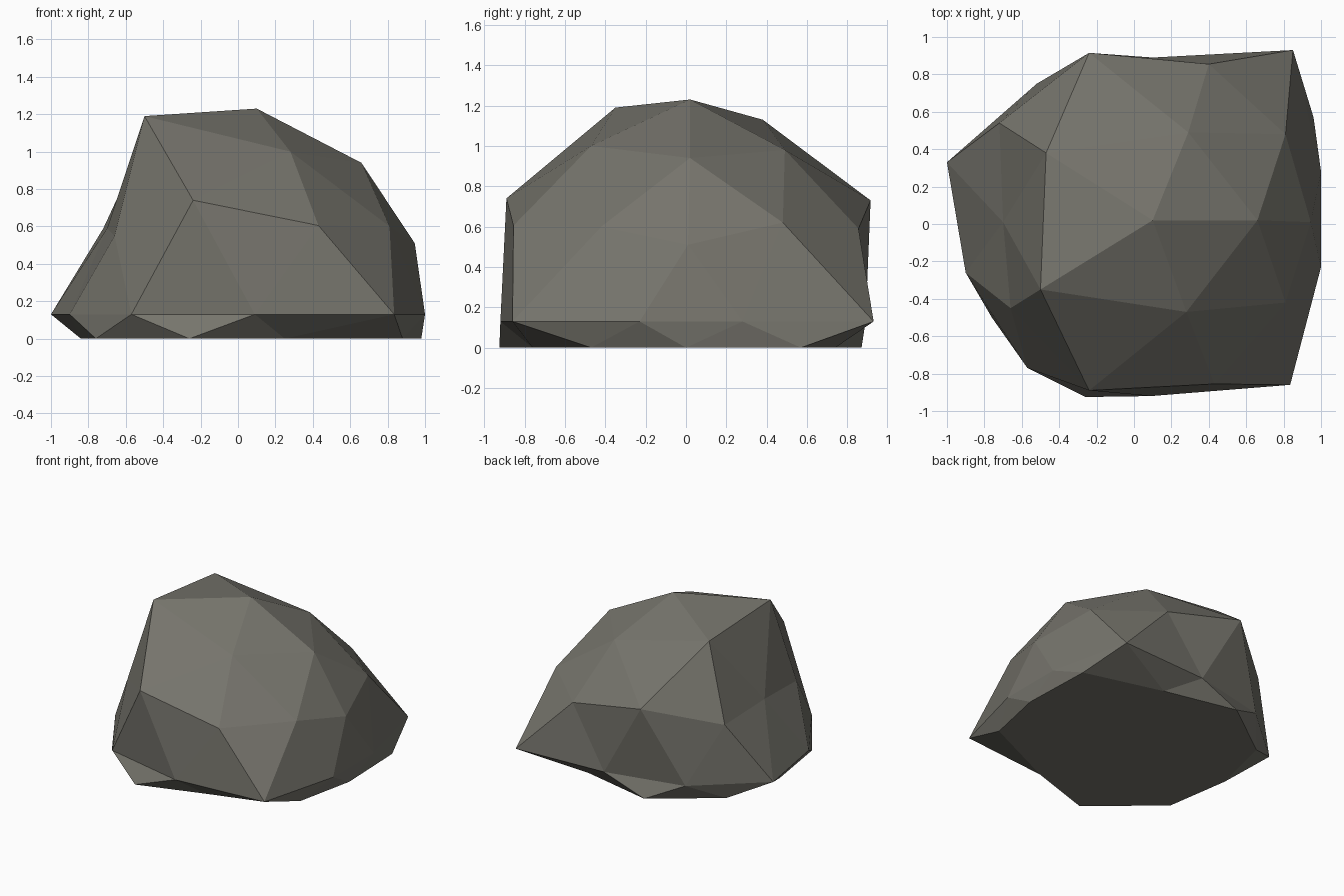
import bpy, bmesh, math

# Rock: a 42-point icosphere, nudged ring by ring and cut flat at the base.
# Each ring runs from the top down, counter-clockwise from +x.
rings = [
    [(0.10, 0.02, 1.23)],
    [(0.66, 0.02, 0.94), (0.29, 0.49, 0.98), (-0.47, 0.38, 1.13),
     (-0.50, -0.35, 1.19), (0.28, -0.47, 1.00)],
    [(0.81, 0.48, 0.62), (-0.24, 0.915, 0.73), (-0.70, 0.01, 0.59),
     (-0.24, -0.89, 0.74), (0.81, -0.42, 0.60)],
    [(0.945, 0.01, 0.51), (0.40, 0.855, 0.59), (-0.72, 0.54, 0.59),
     (-0.66, -0.45, 0.55), (0.43, -0.855, 0.605)],
    # widest ring, all at one height
    [(x, y, 0.13) for x, y in (
        (1.0, 0.28), (0.85, 0.93), (0.10, 0.89), (-0.52, 0.75), (-1.0, 0.33),
        (-0.90, -0.26), (-0.57, -0.77), (0.09, -0.92), (0.835, -0.86), (1.0, -0.23))],
    # flat base outline
    [(x, y, 0) for x, y in (
        (0.96, 0.57), (-0.24, 0.87), (-0.84, 0.02), (-0.26, -0.925), (0.88, -0.47))],
    [(x, y, 0) for x, y in (
        (0.98, 0.0), (0.34, 0.74), (-0.72, 0.52), (-0.76, -0.50), (0.25, -0.76))],
]

bm = bmesh.new()
bmesh.ops.create_icosphere(bm, subdivisions=2, radius=1.0)


def angle(v):
    return (math.atan2(v.co.y, v.co.x) + 0.1) % math.tau


heights = [1.0, 0.851, 0.526, 0.447, 0.0, -0.447, -0.526]
groups = [sorted((v for v in bm.verts if abs(v.co.z - h) < 0.03), key=angle)
          for h in heights]
for v in bm.verts:          # points inside the flat base
    if v.co.z < -0.7:
        v.co.z = 0
for group, ring in zip(groups, rings):
    for v, p in zip(group, ring):
        v.co = p
bmesh.ops.recalc_face_normals(bm, faces=bm.faces[:])

mesh = bpy.data.meshes.new("rock")
bm.to_mesh(mesh)
bm.free()
mesh.shade_flat()

stone = bpy.data.materials.new("grey stone")
stone.diffuse_color = (0.18, 0.175, 0.15, 1)
mesh.materials.append(stone)
bpy.context.collection.objects.link(bpy.data.objects.new("rock", mesh))
